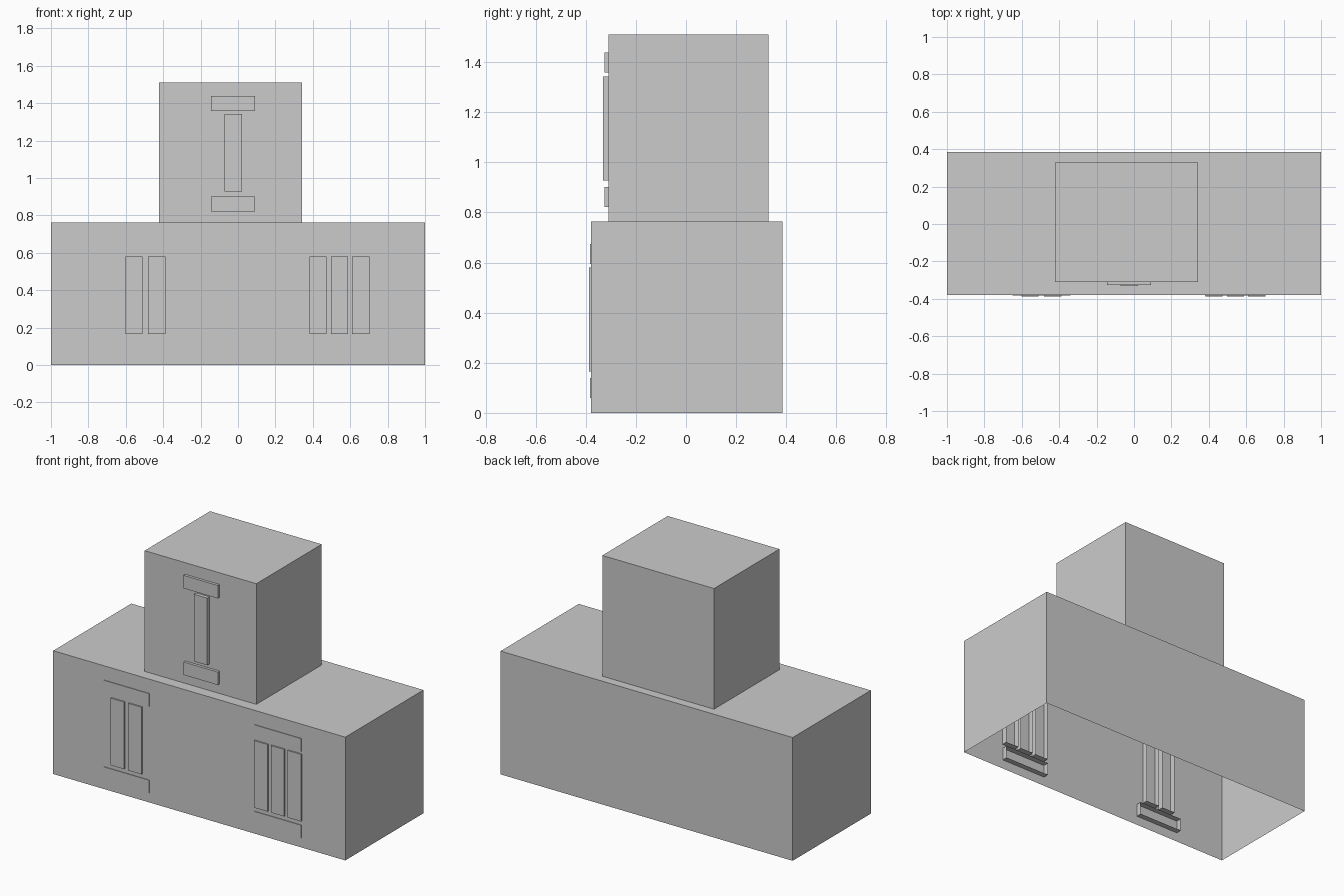
import bpy, bmesh

if "Cube" in bpy.data.objects:
    bpy.data.objects.remove(bpy.data.objects["Cube"])

grey = bpy.data.materials.new("plain grey")
grey.diffuse_color = (0.6, 0.6, 0.6, 1)
grey.use_nodes = True
grey.node_tree.nodes["Principled BSDF"].inputs["Base Color"].default_value = grey.diffuse_color


def open_box(name, x, y, z, open_dir):
    """Box spanning the given ranges, with the face pointing along open_dir removed."""
    bm = bmesh.new()
    bmesh.ops.create_cube(bm, size=1)
    bm.normal_update()
    gone = [f for f in bm.faces if f.normal.dot(open_dir) > 0.9]
    bmesh.ops.delete(bm, geom=gone, context='FACES')
    for v in bm.verts:
        v.co = [(a + b) / 2 + c * (b - a) for c, (a, b) in zip(v.co, (x, y, z))]
    mesh = bpy.data.meshes.new(name)
    bm.to_mesh(mesh)
    bm.free()
    mesh.materials.append(grey)
    ob = bpy.data.objects.new(name, mesh)
    bpy.context.collection.objects.link(ob)
    return ob


DOWN, BACK = (0, 0, -1), (0, 1, 0)
BASE_H = 0.763

# two blocks, hollow and open underneath
open_box("base_block", (-1, 1), (-0.379, 0.385), (0, BASE_H), DOWN)
open_box("upper_block", (-0.423, 0.342), (-0.309, 0.33), (BASE_H, 1.51), DOWN)


def trim(name, floor, front, cap_x, bar_starts):
    """Raised upright bars between a lower and an upper cap strip, open at the back."""
    for label, z in (("lower", 0.059), ("upper", 0.595)):
        open_box(f"{name}_{label}_strip", cap_x, (front + 0.005, front + 0.045),
                 (floor + z, floor + z + 0.08), BACK)
    for i, x in enumerate(bar_starts):
        open_box(f"{name}_bar_{i + 1}", (x, x + 0.092), (front, front + 0.045),
                 (floor + 0.165, floor + 0.58), BACK)


# raised trim on the front faces
trim("upper_trim", BASE_H, -0.331, (-0.145, 0.09), [-0.071])
trim("left_trim", 0, -0.388, (-0.65, -0.34), [-0.602, -0.48])
trim("right_trim", 0, -0.388, (0.38, 0.70), [0.382, 0.496, 0.61])
